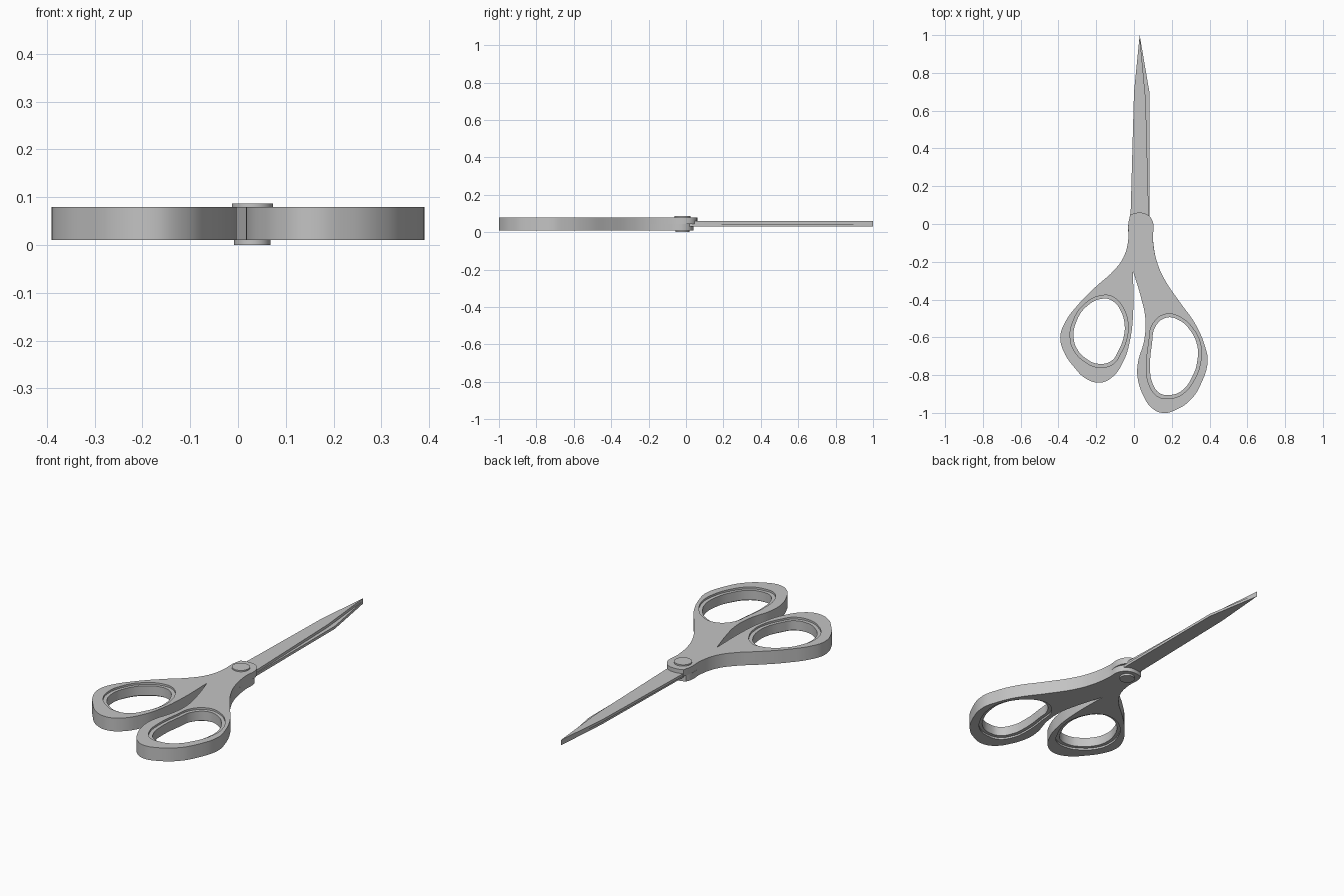
import bpy
import bmesh
import math

cube = bpy.data.objects.get("Cube")
if cube:
    bpy.data.objects.remove(cube, do_unlink=True)

grey = bpy.data.materials.new("satin grey")
grey.use_nodes = True
tone = (0.55, 0.55, 0.55, 1.0)
grey.diffuse_color = tone
grey.node_tree.nodes["Principled BSDF"].inputs["Base Color"].default_value = tone


def finish(obj, angle=35):
    """Give a part its material and keep only its hard edges sharp."""
    obj.data.materials.clear()
    obj.data.materials.append(grey)
    bpy.ops.object.select_all(action="DESELECT")
    obj.select_set(True)
    bpy.context.view_layer.objects.active = obj
    bpy.ops.object.shade_smooth_by_angle(angle=math.radians(angle))


def plate(name, loops, bottom, top, sharp=(), straight=False):
    """Extrude closed outlines between two heights; inner loops become holes."""
    curve = bpy.data.curves.new(name, "CURVE")
    curve.dimensions = "2D"
    curve.fill_mode = "BOTH"
    curve.extrude = (top - bottom) / 2
    curve.resolution_u = 6
    for loop in loops:
        spline = curve.splines.new("BEZIER")
        spline.bezier_points.add(len(loop) - 1)
        spline.use_cyclic_u = True
        for point, (x, y) in zip(spline.bezier_points, loop):
            point.co = (x, y, 0)
            kind = "VECTOR" if straight or (x, y) in sharp else "AUTO"
            point.handle_left_type = point.handle_right_type = kind
    obj = bpy.data.objects.new(name, curve)
    bpy.context.collection.objects.link(obj)
    obj.location.z = (top + bottom) / 2
    bpy.ops.object.select_all(action="DESELECT")
    obj.select_set(True)
    bpy.context.view_layer.objects.active = obj
    bpy.ops.object.convert(target="MESH")
    obj = bpy.context.view_layer.objects.active
    bm = bmesh.new()
    bm.from_mesh(obj.data)
    bmesh.ops.remove_doubles(bm, verts=bm.verts, dist=0.0002)
    bmesh.ops.recalc_face_normals(bm, faces=bm.faces)
    bm.to_mesh(obj.data)
    bm.free()
    finish(obj)
    return obj


def widen(loop, margin):
    """Grow a finger hole outwards by roughly the given margin."""
    xs, ys = zip(*loop)
    cx, cy = (min(xs) + max(xs)) / 2, (min(ys) + max(ys)) / 2
    sx = 1 + 2 * margin / (max(xs) - min(xs))
    sy = 1 + 2 * margin / (max(ys) - min(ys))
    return [(cx + (x - cx) * sx, cy + (y - cy) * sy) for x, y in loop]


# Outer edge of both grips, from the pivot around to the pivot
crotch = (-0.005, -0.25)
right_grip = [(-0.03, 0), (-0.03, -0.08), (-0.055, -0.175), (-0.11, -0.25),
              (-0.2, -0.33), (-0.29, -0.42), (-0.37, -0.53), (-0.39, -0.6),
              (-0.37, -0.68), (-0.315, -0.76), (-0.26, -0.815),
              (-0.185, -0.84), (-0.12, -0.815), (-0.055, -0.725),
              (-0.02, -0.61), (-0.005, -0.48)]
left_grip = [(0.04, -0.4), (0.06, -0.5), (0.055, -0.61), (0.02, -0.74),
             (0.02, -0.82), (0.05, -0.91), (0.09, -0.97), (0.15, -1),
             (0.23, -0.98), (0.305, -0.925), (0.355, -0.845), (0.39, -0.725),
             (0.375, -0.645), (0.325, -0.53), (0.24, -0.41), (0.16, -0.29),
             (0.12, -0.195), (0.1, -0.08)]
outline = right_grip + [crotch] + left_grip

# Rounded ends over the pivot, the upper one reaching further
upper_end = [(0.1, 0.01), (0.07, 0.05), (0.02, 0.06), (-0.02, 0.05)]
lower_end = [(0.095, 0), (0.06, 0.035), (0.02, 0.04), (-0.02, 0.03)]

# Finger holes
right_hole = [(-0.16, -0.395), (-0.11, -0.41), (-0.07, -0.46), (-0.05, -0.53),
              (-0.055, -0.6), (-0.085, -0.675), (-0.12, -0.725),
              (-0.19, -0.74), (-0.25, -0.715), (-0.305, -0.655),
              (-0.32, -0.59), (-0.31, -0.53), (-0.255, -0.44)]
left_hole = [(0.175, -0.495), (0.24, -0.51), (0.295, -0.56), (0.335, -0.645),
             (0.335, -0.725), (0.31, -0.805), (0.25, -0.885), (0.19, -0.905),
             (0.135, -0.895), (0.095, -0.835), (0.085, -0.765),
             (0.095, -0.635), (0.115, -0.54)]
holes = {"right": right_hole, "left": left_hole}

# Handles, as an upper and a lower layer
openings = [widen(hole, 0.018) for hole in holes.values()]
for name, end, low, high in (("upper_handles", upper_end, 0.045, 0.08),
                             ("lower_handles", lower_end, 0.01, 0.045)):
    plate(name, [outline + end] + openings, low, high, sharp=(crotch, end[-1]))

# Recessed liners around the finger holes
for side, hole in holes.items():
    plate(side + "_finger_liner", [widen(hole, 0.018), hole], 0.02, 0.07)

# Blades, lying on one another
tip = (0.03, 1)
plate("upper_blade", [[(-0.02, -0.06), (0.08, -0.06), (0.078, 0.05),
                       (0.062, 0.66), tip, (0, 0.7), (-0.018, 0.05)]],
      0.045, 0.059, straight=True)
plate("lower_blade", [[(-0.01, -0.06), (0.082, -0.06), (0.083, 0.69), tip,
                       (0.006, 0.7), (-0.008, 0.05)]],
      0.031, 0.045, straight=True)

# Pivot screw heads
for name, radius, low, high in (("screw_head", 0.043, 0.07, 0.087),
                                ("screw_foot", 0.038, 0, 0.02)):
    bpy.ops.mesh.primitive_cylinder_add(vertices=48, radius=radius,
                                        depth=high - low,
                                        location=(0.03, -0.018, (low + high) / 2))
    screw = bpy.context.object
    screw.name = name
    finish(screw)
